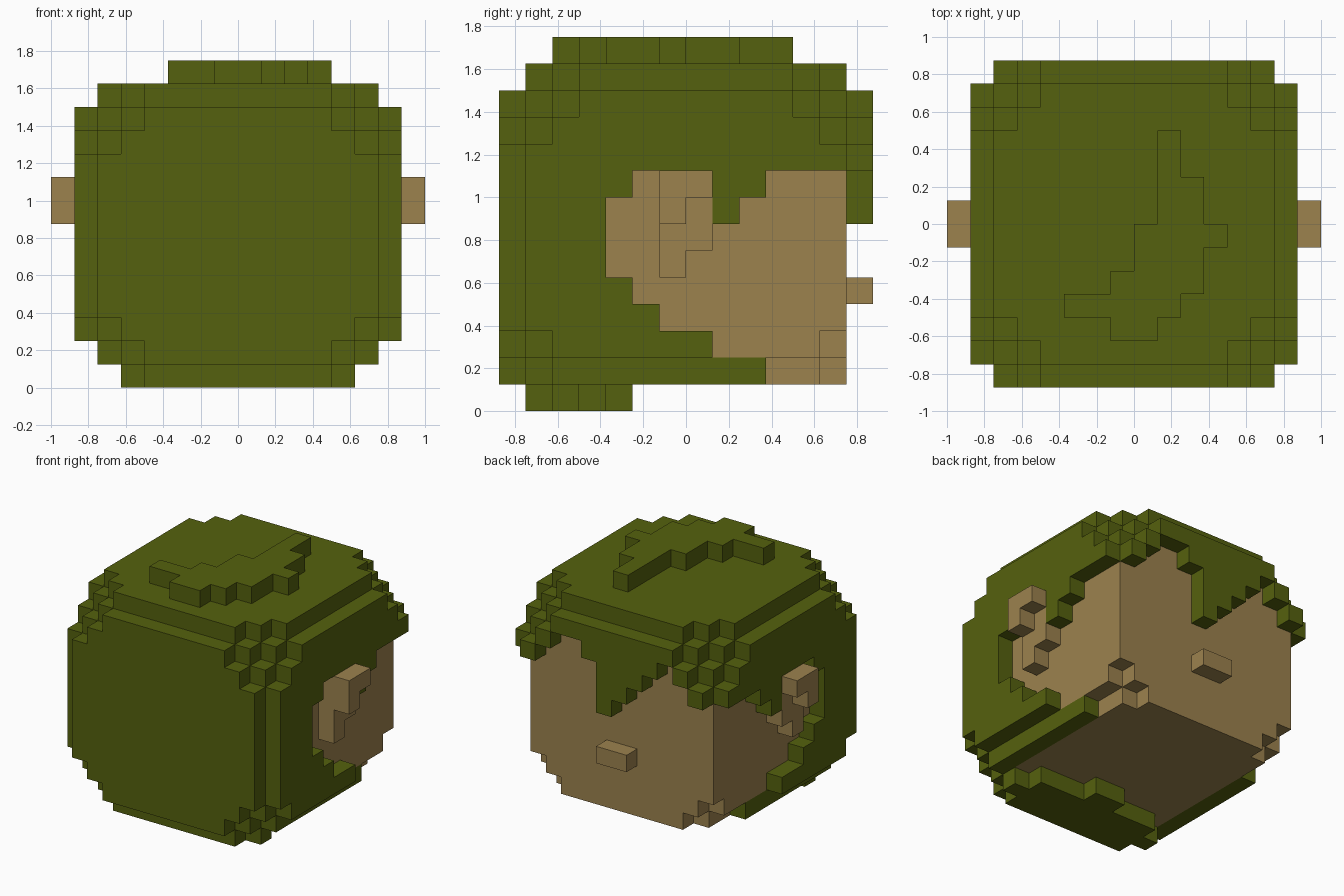
import bpy, bmesh
from mathutils import Vector
from itertools import product

U = 0.125  # edge length of one block

if "Cube" in bpy.data.objects:
    bpy.data.objects.remove(bpy.data.objects["Cube"], do_unlink=True)


def material(name, rgb):
    m = bpy.data.materials.new(name)
    m.use_nodes = True
    m.diffuse_color = (*rgb, 1)
    bsdf = next(n for n in m.node_tree.nodes if n.type == 'BSDF_PRINCIPLED')
    bsdf.inputs["Base Color"].default_value = (*rgb, 1)
    return m


skin = material("tan_skin", (0.332, 0.223, 0.076))
green = material("olive_green", (0.091, 0.120, 0.0044))


def box(x0, x1, y0, y1, z0, z1):
    return set(product(range(x0, x1), range(y0, y1), range(z0, z1)))


def mirrored(cells):
    return cells | {(-1 - x, y, z) for x, y, z in cells}


def build(name, cells, mat):
    """Skin a set of blocks with their outer faces, merged into flat panels."""
    bm = bmesh.new()
    verts = {}

    def vert(p):
        if p not in verts:
            verts[p] = bm.verts.new(Vector(p) * U)
        return verts[p]

    for c in sorted(cells):
        for axis, side in product(range(3), (0, 1)):
            n = list(c)
            n[axis] += 1 if side else -1
            if tuple(n) in cells:
                continue
            quad = []
            for u, v in ((0, 0), (1, 0), (1, 1), (0, 1)):
                p = list(c)
                p[axis] += side
                p[(axis + 1) % 3] += u
                p[(axis + 2) % 3] += v
                quad.append(vert(tuple(p)))
            bm.faces.new(quad if side else quad[::-1])
    bmesh.ops.dissolve_limit(bm, angle_limit=0.01, verts=bm.verts, edges=bm.edges)
    mesh = bpy.data.meshes.new(name)
    bm.to_mesh(mesh)
    bm.free()
    mesh.materials.append(mat)
    bpy.context.collection.objects.link(bpy.data.objects.new(name, mesh))


def rounded(x, y, z):
    """True inside the outer block shape with stepped edges and corners."""
    a, b, c = sorted((min(x + 7, 6 - x), min(y + 7, 6 - y), min(z, 12 - z)))
    return not (b == 0 or (a == 0 and b == 1 and c <= 2) or (a, b, c) == (1, 1, 1))


# Side hair: for each row in y, top of the lower part and bottom of the upper part
side_gap = {-3: (5, 8), -2: (4, 9), -1: (3, 9), 0: (3, 9), 1: (2, 7),
            2: (2, 8), 3: (2, 9), 4: (2, 9), 5: (2, 9)}
# Fringe: lower edge for each column from x = -6 to 5
fringe_low = [9, 10, 11, 10, 9, 8, 7, 10, 11, 11, 10, 9]
# Underside: end of the hair in y for each column from x = -5 to 4
under_end = [-4, -3, -3, -3, -2, -2, -3, -3, -3, -4]


def is_hair(x, y, z):
    m = x if x >= 0 else -1 - x
    if z == 0:
        return m < 5 and y < under_end[x + 5]
    if y == -7 or z == 12:
        return True
    if y == 6:
        return z >= fringe_low[x + 6]
    if m == 6:
        low, high = side_gap.get(y, (20, 0))
        return z >= 2 and (z < low or z >= high)
    if z == 1 and m == 5:
        return y < 3
    return y == -6 or z == 11 or (m == 5 and y == 5 and z >= 9)


hair = {c for c in box(-7, 7, -7, 7, 0, 13) if rounded(*c) and is_hair(*c)}
build("hair", hair, green)

# Head block with stepped lower edges
head = box(-6, 6, -5, 6, 1, 11) - hair
head -= mirrored(box(5, 6, -6, 6, 1, 2) | {(4, 5, 1), (5, 5, 2)})
build("head", head, skin)

# Raised tuft on top, as rows: y start, y end, x start, x end
tuft_rows = [(-5, -4, -1, 1), (-4, -3, -3, 2), (-3, -2, -1, 3), (-2, -1, 0, 3),
             (-1, 0, 0, 4), (0, 2, 1, 3), (2, 4, 1, 2)]
tuft = set()
for y0, y1, x0, x1 in tuft_rows:
    tuft |= box(x0, x1, y0, y1, 13, 14)
build("hair_tuft", tuft, green)

# Ears and nose
ear = (box(6, 7, -1, 1, 6, 9) | box(6, 7, -1, 0, 5, 6)
       | box(7, 8, -1, 1, 8, 9) | box(7, 8, -1, 0, 7, 8))
build("left_ear", ear, skin)
build("right_ear", mirrored(ear) - ear, skin)
build("nose", box(-1, 1, 6, 7, 4, 5), skin)
